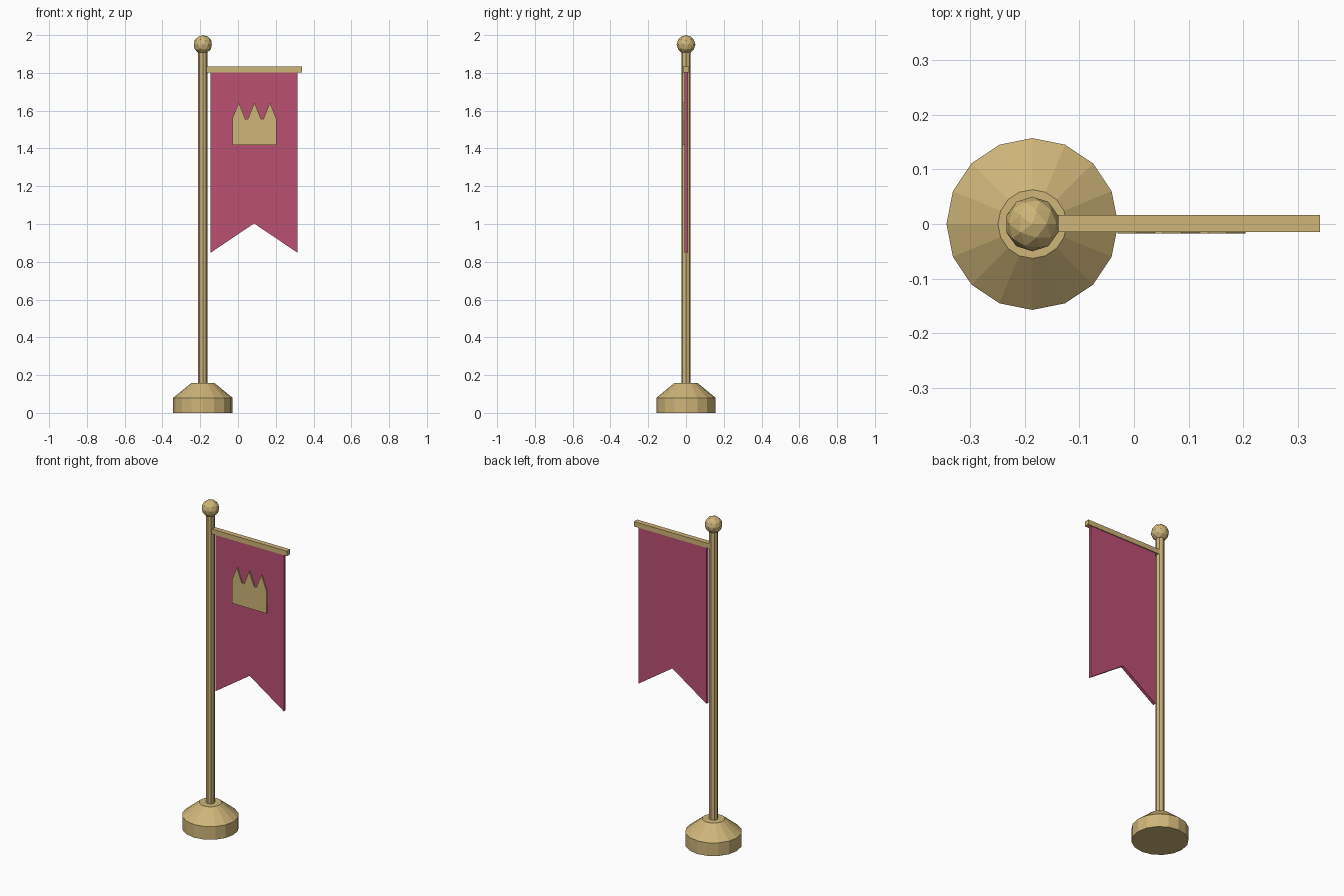
import bpy, bmesh
from mathutils import Matrix

cube = bpy.data.objects.get("Cube")
if cube:
    bpy.data.objects.remove(cube, do_unlink=True)

POLE_X = -0.186


def material(name, colour):
    mat = bpy.data.materials.new(name)
    mat.use_nodes = True
    mat.diffuse_color = colour
    mat.node_tree.nodes["Principled BSDF"].inputs["Base Color"].default_value = colour
    return mat


gold = material("pale gold", (0.62, 0.46, 0.19, 1))
crimson = material("crimson cloth", (0.50, 0.08, 0.17, 1))


def finish(name, bm, mat):
    bmesh.ops.recalc_face_normals(bm, faces=bm.faces)
    mesh = bpy.data.meshes.new(name)
    bm.to_mesh(mesh)
    bm.free()
    mesh.materials.append(mat)
    obj = bpy.data.objects.new(name, mesh)
    bpy.context.collection.objects.link(obj)
    return obj


def cone(bm, r1, r2, z1, z2, sides):
    bmesh.ops.create_cone(bm, cap_ends=True, segments=sides, radius1=r1, radius2=r2,
                          depth=z2 - z1,
                          matrix=Matrix.Translation((POLE_X, 0, (z1 + z2) / 2)))


def slab(name, outline, y1, y2, mat):
    """Extrude an x-z outline from y1 back to y2."""
    bm = bmesh.new()
    face = bm.faces.new([bm.verts.new((x, y1, z)) for x, z in outline])
    ext = bmesh.ops.extrude_face_region(bm, geom=[face])
    moved = [v for v in ext["geom"] if isinstance(v, bmesh.types.BMVert)]
    bmesh.ops.translate(bm, verts=moved, vec=(0, y2 - y1, 0))
    return finish(name, bm, mat)


# Weighted foot: short drum with a tapered shoulder, lathed from a profile
bm = bmesh.new()
cone(bm, 0.157, 0.157, 0, 0.08, 16)
top = max(bm.faces, key=lambda f: f.calc_center_median().z)
ext = bmesh.ops.extrude_face_region(bm, geom=[top])
rim = [v for v in ext["geom"] if isinstance(v, bmesh.types.BMVert)]
bmesh.ops.delete(bm, geom=[top], context="FACES_ONLY")
for v in rim:
    v.co.x = POLE_X + (v.co.x - POLE_X) * 0.4
    v.co.y *= 0.4
    v.co.z = 0.157
finish("base", bm, gold)

# Pole
bm = bmesh.new()
cone(bm, 0.025, 0.025, 0.15, 1.93, 8)
finish("pole", bm, gold)

# Faceted ball on top
bm = bmesh.new()
bmesh.ops.create_icosphere(bm, subdivisions=2, radius=0.05,
                           matrix=Matrix.Translation((POLE_X, 0, 1.95)))
finish("finial", bm, gold)

# Crossbar
slab("crossbar", [(-0.18, 1.803), (0.34, 1.803), (0.34, 1.833), (-0.18, 1.833)],
     -0.015, 0.016, gold)

# Swallow-tailed cloth
slab("banner", [(-0.145, 1.805), (-0.145, 0.848), (0.085, 1.003),
                (0.315, 0.848), (0.315, 1.805)], -0.009, 0.01, crimson)

# Three-pointed crown emblem on the front
crown = [(-0.03, 1.418), (0.204, 1.418)]
for peak in (0.169, 0.087, 0.004):
    crown += [(peak + 0.034, 1.557), (peak, 1.643), (peak - 0.034, 1.557)]
slab("crown_emblem", crown, -0.017, -0.008, gold)
